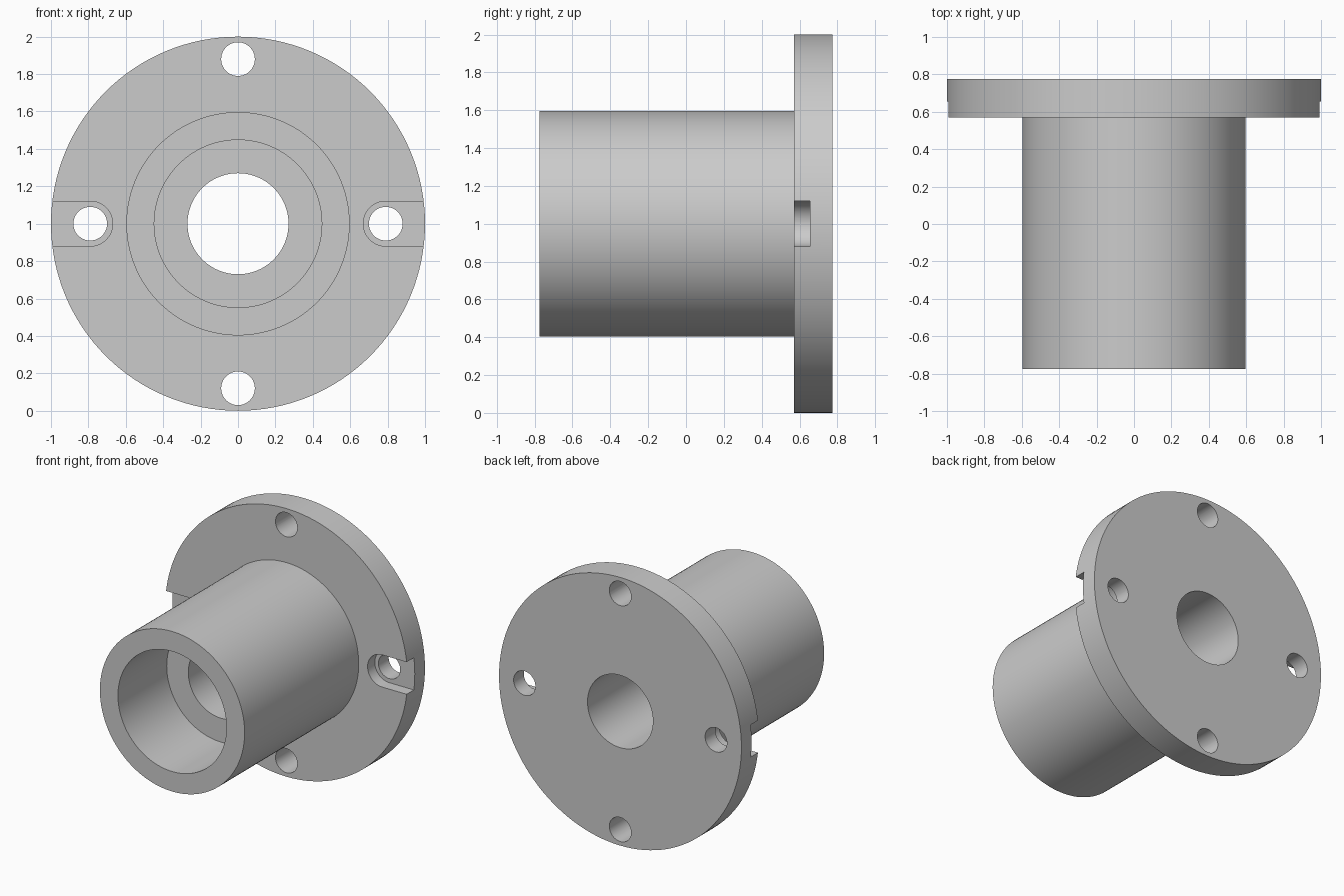
import bpy, bmesh
from math import pi, cos, sin

if "Cube" in bpy.data.objects:
    bpy.data.objects.remove(bpy.data.objects["Cube"])

CZ = 1.0                                  # height of the main axis
BACK, FACE, FRONT = 0.775, 0.57, -0.775   # flange back, flange front, tube end


def finish(bm, name):
    bmesh.ops.recalc_face_normals(bm, faces=bm.faces)
    mesh = bpy.data.meshes.new(name)
    bm.to_mesh(mesh)
    bm.free()
    obj = bpy.data.objects.new(name, mesh)
    bpy.context.collection.objects.link(obj)
    return obj


def prism(bm, outline, y0, y1):
    """Closed prism along y from an (x, z) outline."""
    a = [bm.verts.new((x, y0, z)) for x, z in outline]
    b = [bm.verts.new((x, y1, z)) for x, z in outline]
    bm.faces.new(a)
    bm.faces.new(b[::-1])
    for i in range(len(a)):
        j = (i + 1) % len(a)
        bm.faces.new((a[i], b[i], b[j], a[j]))


def arc(cx, cz, r, a0, a1, n):
    return [(cx + r * cos(a0 + (a1 - a0) * i / n),
             cz + r * sin(a0 + (a1 - a0) * i / n)) for i in range(n + 1)]


# Flanged sleeve: revolved (radius, y) profile with counterbore and through bore
profile = [(0.27, BACK), (1.0, BACK), (1.0, FACE), (0.597, FACE),
           (0.597, FRONT), (0.448, FRONT), (0.448, -0.20), (0.27, -0.20)]
N = 128
bm = bmesh.new()
rings = [[bm.verts.new((r * cos(2 * pi * k / N), y, CZ + r * sin(2 * pi * k / N)))
          for r, y in profile] for k in range(N)]
for k in range(N):
    p, q = rings[k], rings[(k + 1) % N]
    for i in range(len(profile)):
        j = (i + 1) % len(profile)
        bm.faces.new((p[i], p[j], q[j], q[i]))
sleeve = finish(bm, "flanged_sleeve")

# Side slots: round-ended pockets open at the flange rim
bm = bmesh.new()
for s in (1, -1):
    outline = arc(0.79, CZ, 0.12, pi / 2, 3 * pi / 2, 32)
    outline += [(1.1, CZ - 0.12), (1.1, CZ + 0.12)]
    prism(bm, [(s * x, z) for x, z in outline], FACE - 0.1, 0.655)
slots = finish(bm, "slot_cutter")

# Four bolt holes through the flange
bm = bmesh.new()
for x, z in ((0.79, 0), (-0.79, 0), (0, 0.88), (0, -0.88)):
    prism(bm, arc(x, CZ + z, 0.09, 0, 2 * pi, 48)[:-1], FACE - 0.1, BACK + 0.1)
holes = finish(bm, "bolt_hole_cutter")

# Cut the pockets and holes, then shade
bpy.context.view_layer.objects.active = sleeve
sleeve.select_set(True)
for cutter in (slots, holes):
    cutter.hide_render = True
    mod = sleeve.modifiers.new(cutter.name, 'BOOLEAN')
    mod.operation = 'DIFFERENCE'
    mod.solver = 'EXACT'
    mod.object = cutter
    bpy.ops.object.modifier_apply(modifier=mod.name)
    bpy.data.objects.remove(cutter)
bpy.ops.object.shade_smooth_by_angle(angle=pi / 6)
